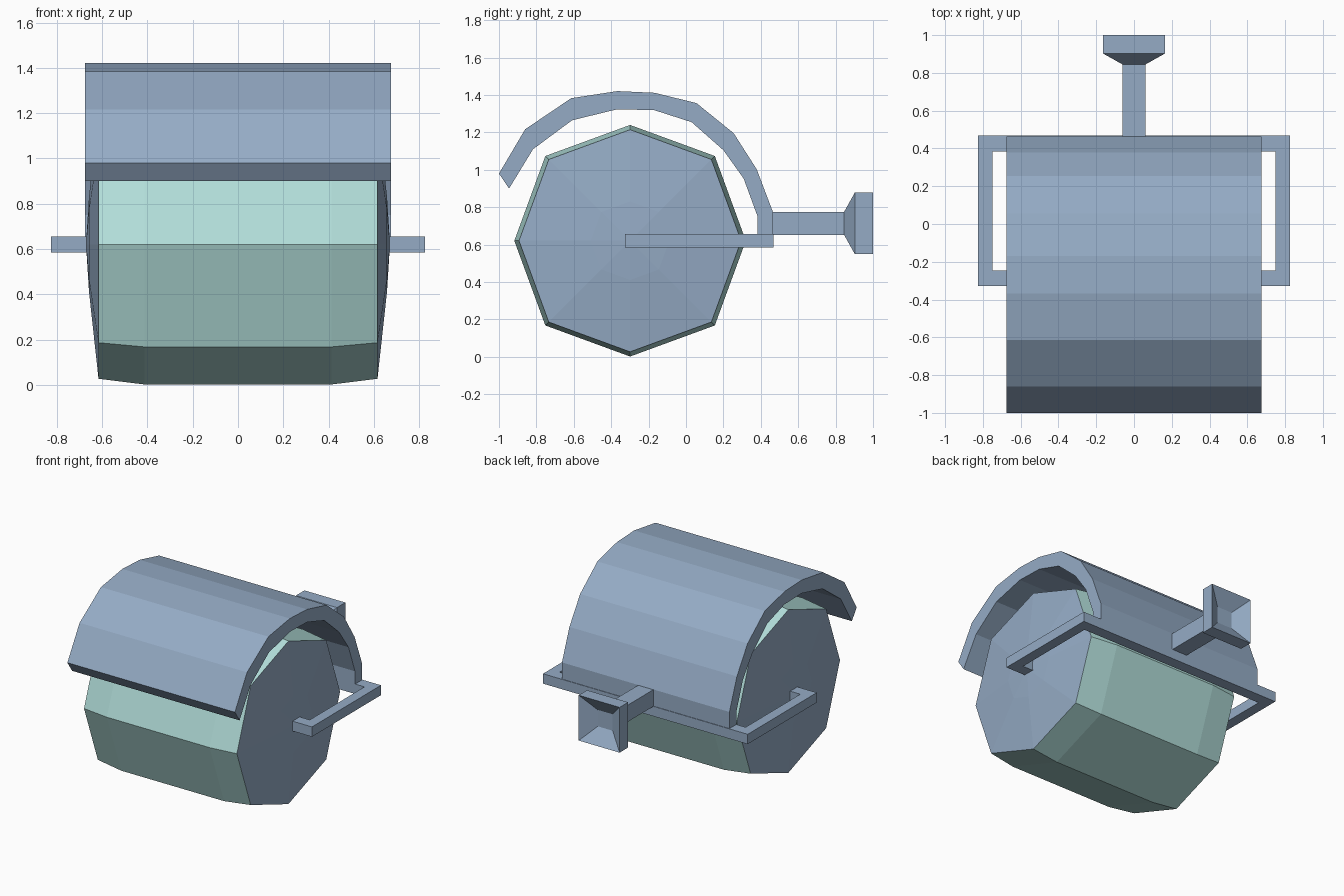
import bpy, bmesh, math
from mathutils import Vector

if "Cube" in bpy.data.objects:
    bpy.data.objects.remove(bpy.data.objects["Cube"])


def material(name, rgb):
    m = bpy.data.materials.new(name)
    m.diffuse_color = (*rgb, 1)
    m.use_nodes = True
    m.node_tree.nodes["Principled BSDF"].inputs["Base Color"].default_value = m.diffuse_color
    return m


STEEL = material("steel blue", (0.30, 0.41, 0.56))
TEAL = material("pale teal", (0.445, 0.73, 0.70))


def make_object(name, bm, mats):
    bmesh.ops.recalc_face_normals(bm, faces=bm.faces)
    me = bpy.data.meshes.new(name)
    bm.to_mesh(me)
    bm.free()
    for m in mats:
        me.materials.append(m)
    ob = bpy.data.objects.new(name, me)
    bpy.context.collection.objects.link(ob)
    return ob


def extrude_outline(name, points, offset, mat):
    """Solid made by pushing a closed 3D outline along an offset."""
    bm = bmesh.new()
    face = bm.faces.new([bm.verts.new(p) for p in points])
    res = bmesh.ops.extrude_face_region(bm, geom=[face], use_keep_orig=True)
    verts = [v for v in res["geom"] if isinstance(v, bmesh.types.BMVert)]
    bmesh.ops.translate(bm, verts=verts, vec=Vector(offset))
    return make_object(name, bm, [mat])


def loft(name, rings, mats, rule=None):
    """Skin a list of equal-sized rings and close both ends."""
    bm = bmesh.new()
    vs = [[bm.verts.new(p) for p in r] for r in rings]
    n = len(vs[0])
    for k, (a, b) in enumerate(zip(vs, vs[1:])):
        for i in range(n):
            f = bm.faces.new((a[i], a[(i + 1) % n], b[(i + 1) % n], b[i]))
            f.material_index = rule(k) if rule else 0
    bm.faces.new(vs[0])
    bm.faces.new(vs[-1])
    return make_object(name, bm, mats)


# Roller drum: octagonal barrel with shallow domed ends
def octagon(x, r):
    pts = []
    for i in range(8):
        a = i * math.pi / 4
        k = r * (1.035 if i % 2 else 1.0)
        pts.append((x, -0.299 + k * math.cos(a), 0.621 + k * math.sin(a)))
    return pts


half = [(0.414, 0.619), (0.616, 0.594), (0.658, 0.21), (0.67, 0.02)]
profile = [(-x, r) for x, r in reversed(half)] + half
loft("roller_drum", [octagon(x, r) for x, r in profile], [STEEL, TEAL],
     lambda k: 1 if 2 <= k <= 4 else 0)

# Curved cover over the drum
outer = [(-1.0, .98), (-.86, 1.217), (-.614, 1.383), (-.367, 1.421), (-.169, 1.412),
         (.056, 1.357), (.255, 1.196), (.378, 1.003), (.464, .777), (.464, .65)]
inner = [(-.946, .90), (-.818, 1.11), (-.609, 1.265), (-.367, 1.324), (-.169, 1.319),
         (.03, 1.255), (.20, 1.105), (.308, .954), (.383, .75), (.383, .65)]
W = 0.675
loft("curved_cover", [[(-W, *o), (W, *o), (W, *i), (-W, *i)] for o, i in zip(outer, inner)],
     [STEEL])

# U-shaped frame with hooked ends holding the drum axle
right = [(0.75, 0.385), (0.75, -0.245), (0.64, -0.245), (0.64, -0.327),
         (0.825, -0.327), (0.825, 0.468)]
outline = right + [(-x, y) for x, y in reversed(right)]
extrude_outline("axle_frame", [(x, y, 0.584) for x, y in outline], (0, 0, 0.072), STEEL)

# Tow bar with a flared, hollowed square socket
def square(y, h):
    return [(sx * h, y, 0.714 + sz * h) for sx, sz in ((-1, -1), (1, -1), (1, 1), (-1, 1))]


loft("tow_bar", [square(y, h) for y, h in
                 [(0.43, 0.061), (0.845, 0.061), (0.903, 0.165), (1.0, 0.165), (0.93, 0.06)]],
     [STEEL])
